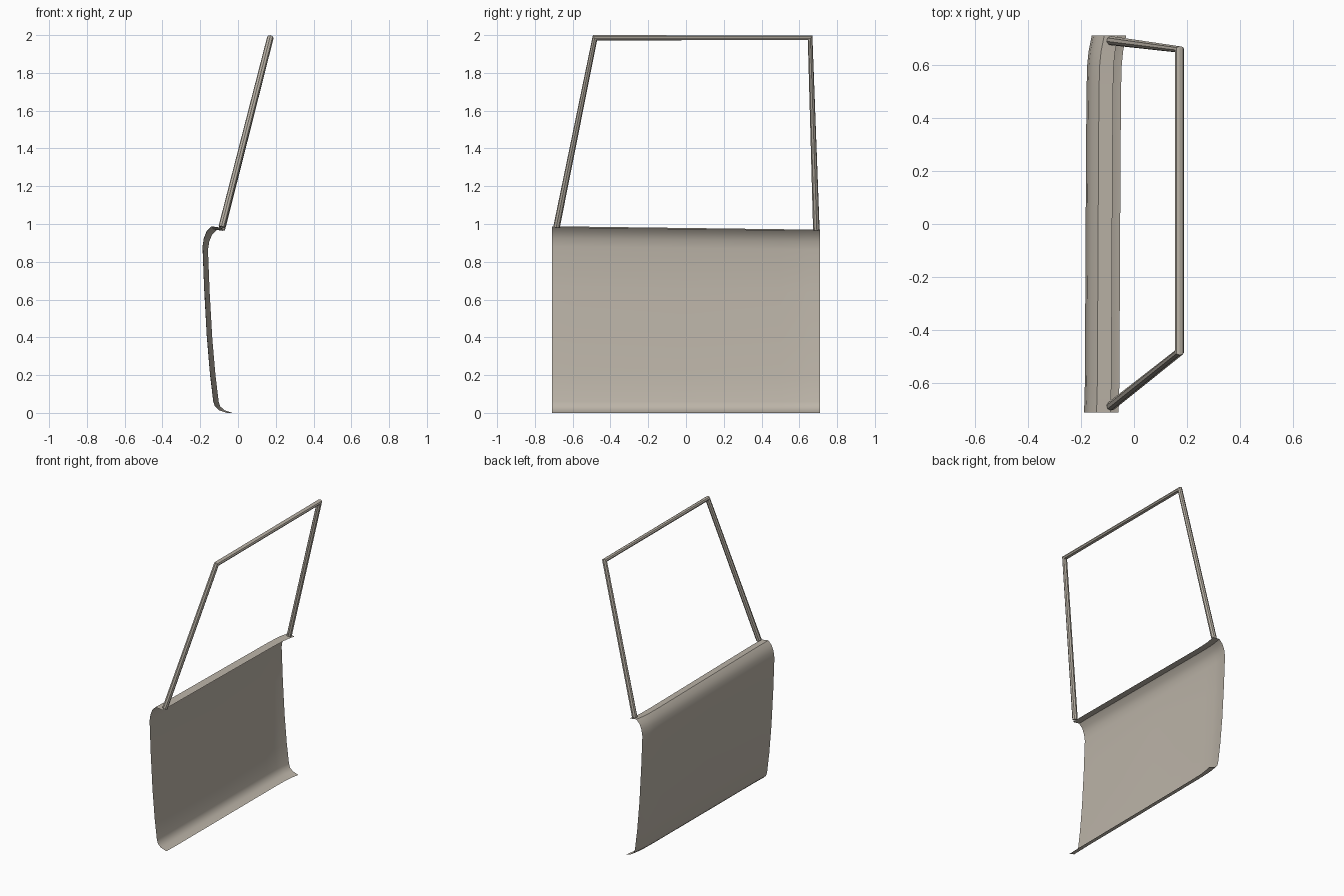
import bpy
import bmesh

cube = bpy.data.objects.get("Cube")
if cube:
    bpy.data.objects.remove(cube, do_unlink=True)

# One painted metal colour
paint = bpy.data.materials.new("warm grey")
colour = (0.50, 0.455, 0.39, 1.0)
paint.use_nodes = True
paint.diffuse_color = colour
paint.node_tree.nodes["Principled BSDF"].inputs["Base Color"].default_value = colour


def activate(obj):
    bpy.ops.object.select_all(action="DESELECT")
    obj.select_set(True)
    bpy.context.view_layer.objects.active = obj


# Door skin: an x-z profile swept along y, drifting inward at the rear end
profile = [(-0.088, 0.98), (-0.141, 0.988), (-0.166, 0.962), (-0.181, 0.925),
           (-0.188, 0.88), (-0.179, 0.65), (-0.165, 0.40), (-0.148, 0.20),
           (-0.131, 0.06), (-0.123, 0.035), (-0.10, 0.014), (-0.058, 0.0)]
stations = [(-0.71, 0.0), (-0.6, 0.003), (0.0, 0.006), (0.5, 0.009),
            (0.6, 0.012), (0.65, 0.017), (0.71, 0.029)]

bm = bmesh.new()
rows = []
for y, shift in stations:
    drop = 1 - 0.013 * (y + 0.71)
    rows.append([bm.verts.new((x + shift, y, z * drop)) for x, z in profile])
for a, b in zip(rows, rows[1:]):
    for i in range(len(profile) - 1):
        bm.faces.new((a[i], a[i + 1], b[i + 1], b[i]))
mesh = bpy.data.meshes.new("door_panel")
bm.to_mesh(mesh)
bm.free()
mesh.materials.append(paint)
panel = bpy.data.objects.new("door_panel", mesh)
bpy.context.collection.objects.link(panel)
activate(panel)
bpy.ops.object.shade_smooth_by_angle(angle=0.65)

# Window frame: one octagonal tube bent around the opening
path = [(-0.086, -0.685, 0.985), (0.171, -0.482, 1.986),
        (0.171, 0.657, 1.986), (-0.086, 0.69, 0.97)]
curve = bpy.data.curves.new("window_frame", "CURVE")
curve.dimensions = "3D"
curve.bevel_depth = 0.0175
curve.bevel_resolution = 2
curve.use_fill_caps = True
spline = curve.splines.new("POLY")
spline.points.add(len(path) - 1)
for point, co in zip(spline.points, path):
    point.co = (*co, 1)
spline.use_smooth = False
curve.materials.append(paint)
frame = bpy.data.objects.new("window_frame", curve)
bpy.context.collection.objects.link(frame)
activate(frame)
bpy.ops.object.convert(target="MESH")
bpy.ops.object.shade_flat()
